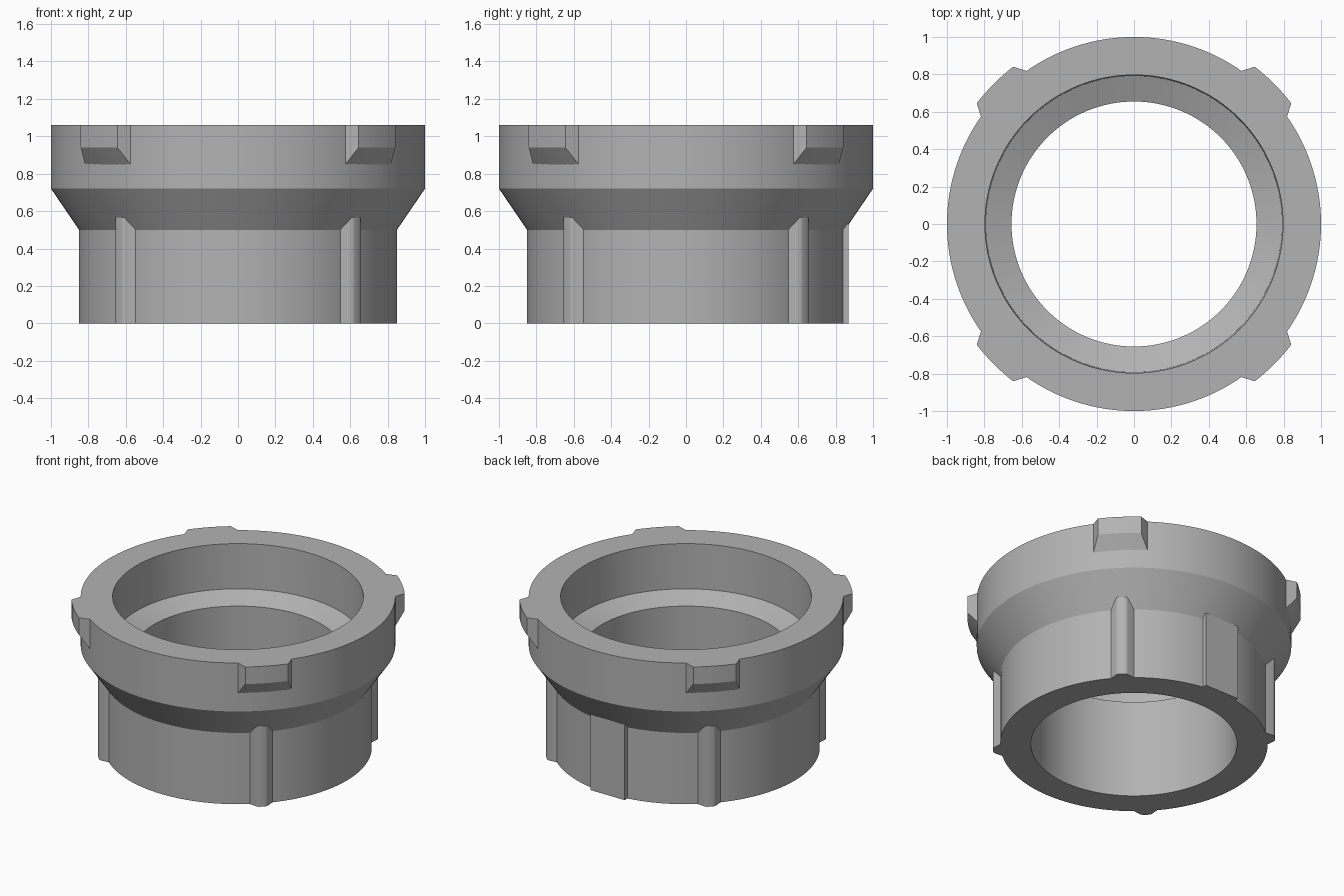
import bpy
import bmesh
from math import cos, sin, radians, pi

if "Cube" in bpy.data.objects:
    bpy.data.objects.remove(bpy.data.objects["Cube"])

HEIGHT = 1.06
GREY = (0.45, 0.45, 0.45, 1)

grey = bpy.data.materials.new("plain_grey")
grey.use_nodes = True
grey.diffuse_color = GREY
grey.node_tree.nodes["Principled BSDF"].inputs["Base Color"].default_value = GREY


def polar(radius, angle, z):
    return (radius * cos(angle), radius * sin(angle), z)


def finish(name, bm):
    bmesh.ops.recalc_face_normals(bm, faces=bm.faces[:])
    mesh = bpy.data.meshes.new(name)
    bm.to_mesh(mesh)
    bm.free()
    mesh.materials.append(grey)
    obj = bpy.data.objects.new(name, mesh)
    bpy.context.collection.objects.link(obj)
    bpy.ops.object.select_all(action='DESELECT')
    obj.select_set(True)
    bpy.context.view_layer.objects.active = obj
    bpy.ops.object.shade_smooth_by_angle(angle=radians(30))
    return obj


def lathe(name, profile, sides):
    """Closed (radius, z) profile turned around the z axis."""
    bm = bmesh.new()
    rings = [[bm.verts.new(polar(r, 2 * pi * i / sides, z)) for r, z in profile]
             for i in range(sides)]
    for i, ring in enumerate(rings):
        bridge(bm, ring, rings[(i + 1) % sides])
    return finish(name, bm)


def bridge(bm, a, b):
    for j in range(len(a)):
        k = (j + 1) % len(a)
        bm.faces.new((a[j], a[k], b[k], b[j]))


def curved_block(name, centre, root, tip, top, steps, rounding=0):
    """Tapered block on a round wall; root and tip are (radius, half angle, bottom z)."""
    bm = bmesh.new()
    sections = []
    for i in range(steps + 1):
        t = 2 * i / steps - 1
        corners = []
        for (radius, half, low), order in ((root, (1, 0)), (tip, (0, 1))):
            angle = radians(centre + t * half)
            for high in order:
                corners.append(bm.verts.new(polar(radius, angle, top if high else low)))
        sections.append(corners)
    for a, b in zip(sections, sections[1:]):
        bridge(bm, a, b)
    for end in (sections[0], sections[-1]):
        bm.faces.new(end)
    if rounding:
        crests = [bm.edges.get((s[2], s[3])) for s in (sections[0], sections[-1])]
        bmesh.ops.bevel(bm, geom=crests, offset=rounding, segments=4,
                        profile=0.5, affect='EDGES')
    return finish(name, bm)


# Hollow collar: straight sleeve, flared shoulder, wide rim, inner seat
lathe("collar_body", [
    (0.655, 0), (0.85, 0), (0.85, 0.5), (1.0, 0.72), (1.0, HEIGHT),
    (0.797, HEIGHT), (0.792, 0.745), (0.655, 0.688),
], 128)

# Four rim lugs and four sleeve ribs on the diagonals
corners = {"back_left": 45, "back_right": 135, "front_right": 225, "front_left": 315}
for corner, angle in corners.items():
    curved_block(corner + "_rim_lug", angle, (0.985, 10.6, 0.828),
                 (1.06, 7.5, 0.94), HEIGHT, 8)
    curved_block(corner + "_sleeve_rib", angle, (0.83, 6.3, 0),
                 (0.9, 1.9, 0), 0.565, 1, rounding=0.014)

# Flat locating pad on the back of the sleeve
pad = bmesh.new()
bmesh.ops.create_cube(pad, size=1)
for v in pad.verts:
    v.co = (v.co.x * 0.266, 0.835 + v.co.y * 0.07, (v.co.z + 0.5) * 0.53)
finish("back_locating_pad", pad)
